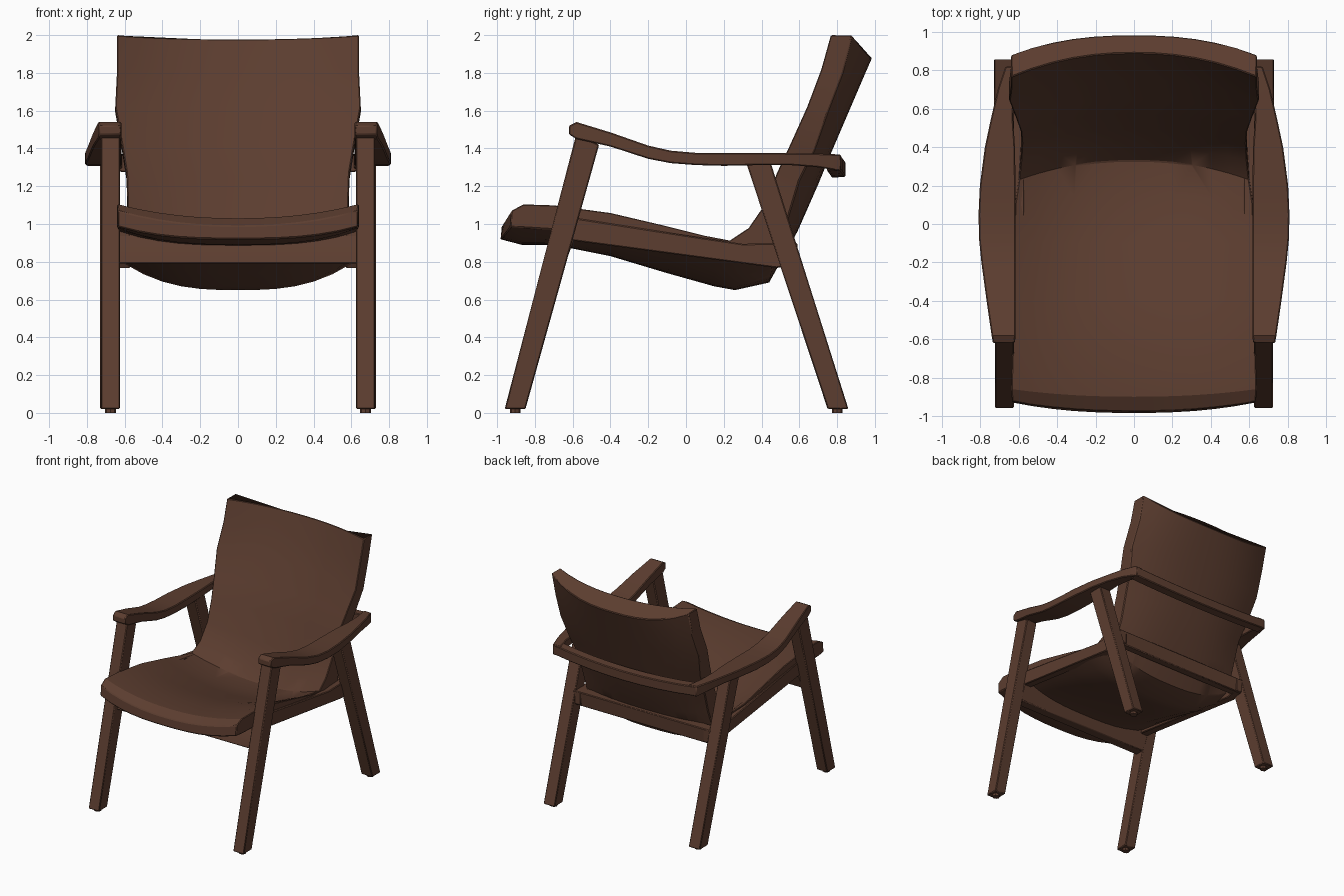
import bpy, bmesh, math

brown = bpy.data.materials.new("dark brown")
brown.diffuse_color = (0.107, 0.047, 0.029, 1)


def loft(name, rings, mirror=False, bevel=0.006):
    """Skin closed rings of equal length into a capped solid."""
    bm = bmesh.new()
    rows = [[bm.verts.new(p) for p in ring] for ring in rings]
    n = len(rows[0])
    for a, b in zip(rows, rows[1:]):
        for i in range(n):
            j = (i + 1) % n
            bm.faces.new((a[i], a[j], b[j], b[i]))
    bm.faces.new(rows[0])
    bm.faces.new(rows[-1])
    bmesh.ops.recalc_face_normals(bm, faces=bm.faces[:])
    me = bpy.data.meshes.new(name)
    bm.to_mesh(me)
    bm.free()
    me.materials.append(brown)
    ob = bpy.data.objects.new(name, me)
    bpy.context.collection.objects.link(ob)
    if bevel:
        m = ob.modifiers.new("soft edges", 'BEVEL')
        m.width, m.segments, m.limit_method = bevel, 1, 'ANGLE'
        m.angle_limit = math.radians(50)
    if mirror:
        ob.modifiers.new("mirror", 'MIRROR')
    bpy.ops.object.select_all(action='DESELECT')
    bpy.context.view_layer.objects.active = ob
    ob.select_set(True)
    bpy.ops.object.shade_smooth_by_angle(angle=math.radians(25))
    return ob


def side_prism(name, x0, x1, profile, mirror=True):
    """Extrude a (y, z) profile along x."""
    return loft(name, [[(x, y, z) for y, z in profile] for x in (x0, x1)], mirror)


# Legs
side_prism("front_leg", 0.625, 0.725, [(-0.96, 0.02), (-0.85, 0.02), (-0.46, 1.42), (-0.58, 1.48)])
side_prism("back_leg", 0.625, 0.73, [(0.75, 0.02), (0.86, 0.02), (0.45, 1.32), (0.32, 1.32)])

# Foot pads
for name, y in (("front_foot_pad", -0.905), ("back_foot_pad", 0.80)):
    ring = [(0.675 + 0.03 * math.cos(k * math.pi / 4), y + 0.028 * math.sin(k * math.pi / 4)) for k in range(8)]
    loft(name, [[(x, v, z) for x, v in ring] for z in (0, 0.025)], True, 0)

# Seat frame rails
side_prism("side_rail", 0.57, 0.64, [(-0.66, 0.92), (0.48, 0.767), (0.59, 0.79), (0.59, 0.9),
                                     (0.3, 0.895), (0.0, 0.94), (-0.64, 1.04)])
side_prism("front_rail", -0.64, 0.64, [(-0.72, 0.79), (-0.64, 0.79), (-0.58, 0.95),
                                       (-0.65, 0.95), (-0.69, 0.88)], False)
side_prism("back_rail", -0.64, 0.64, [(0.515, 0.78), (0.58, 0.78), (0.59, 0.9), (0.5, 0.9)], False)

# Armrests: y, top z, bottom z, inner x, outer x
arm = [(-0.62, 1.52, 1.475, 0.62, 0.735), (-0.58, 1.54, 1.45, 0.617, 0.742),
       (-0.4, 1.485, 1.41, 0.617, 0.768), (-0.2, 1.415, 1.345, 0.617, 0.795),
       (-0.08, 1.388, 1.322, 0.617, 0.807), (0.05, 1.377, 1.312, 0.617, 0.81),
       (0.2, 1.377, 1.308, 0.617, 0.803), (0.4, 1.377, 1.312, 0.62, 0.777),
       (0.55, 1.375, 1.312, 0.63, 0.745), (0.7, 1.373, 1.3, 0.625, 0.71),
       (0.82, 1.368, 1.28, 0.6, 0.67)]
loft("armrest", [[(xi, y, zb), (xo, y, zb), (xo, y, zt), (xi, y, zt)] for y, zt, zb, xi, xo in arm], True)

# Curved rail joining the armrests behind the back
rail = []
for i in range(9):
    u = i / 4 - 1
    y = 0.845 - 0.025 * u * u
    drop = 0.035 * (1 - u * u)
    rail.append([(0.66 * u, y - 0.075, 1.28 - drop), (0.66 * u, y, 1.285 - drop),
                 (0.66 * u, y, 1.365 - drop), (0.66 * u, y - 0.075, 1.37 - drop)])
loft("arm_back_rail", rail)

# Sling seat and back, front lip to top edge:
# half width, then (y, z) of side top, centre top, side bottom, centre bottom
sling = [
    (0.635, -0.925, 1.07, -0.975, 0.99, -0.93, 0.985, -0.985, 0.92),
    (0.64, -0.86, 1.105, -0.90, 1.03, -0.86, 0.98, -0.87, 0.89),
    (0.635, -0.70, 1.10, -0.70, 1.02, -0.70, 0.97, -0.70, 0.89),
    (0.63, -0.40, 1.06, -0.40, 0.95, -0.40, 0.93, -0.40, 0.83),
    (0.625, -0.10, 0.99, -0.10, 0.85, -0.10, 0.88, -0.10, 0.74),
    (0.62, 0.10, 0.94, 0.15, 0.78, 0.15, 0.82, 0.15, 0.67),
    (0.60, 0.23, 0.915, 0.33, 0.77, 0.32, 0.79, 0.26, 0.65),
    (0.59, 0.33, 0.98, 0.40, 0.86, 0.46, 0.82, 0.44, 0.69),
    (0.585, 0.42, 1.11, 0.49, 1.03, 0.54, 1.03, 0.59, 0.96),
    (0.59, 0.48, 1.27, 0.57, 1.25, 0.60, 1.23, 0.70, 1.21),
    (0.615, 0.55, 1.42, 0.65, 1.42, 0.68, 1.39, 0.77, 1.38),
    (0.65, 0.64, 1.62, 0.75, 1.62, 0.75, 1.59, 0.86, 1.59),
    (0.64, 0.715, 1.82, 0.83, 1.81, 0.83, 1.80, 0.95, 1.80),
    (0.64, 0.765, 2.0, 0.89, 1.98, 0.88, 2.0, 0.985, 1.88)]
steps = [i / 6 - 1 for i in range(13)]
rings = []
for w, sy, sz, cy, cz, by, bz, dy, dz in sling:
    def blend(u, a, b, p):
        return b + (a - b) * abs(u) ** p
    top = [(w * u, blend(u, sy, cy, 2.2), blend(u, sz, cz, 2.2)) for u in steps]
    low = [(w * u, blend(u, by, dy, 2.4), blend(u, bz, dz, 2.8)) for u in reversed(steps)]
    rings.append(top + low)
loft("sling_seat_and_back", rings, bevel=0.006)
